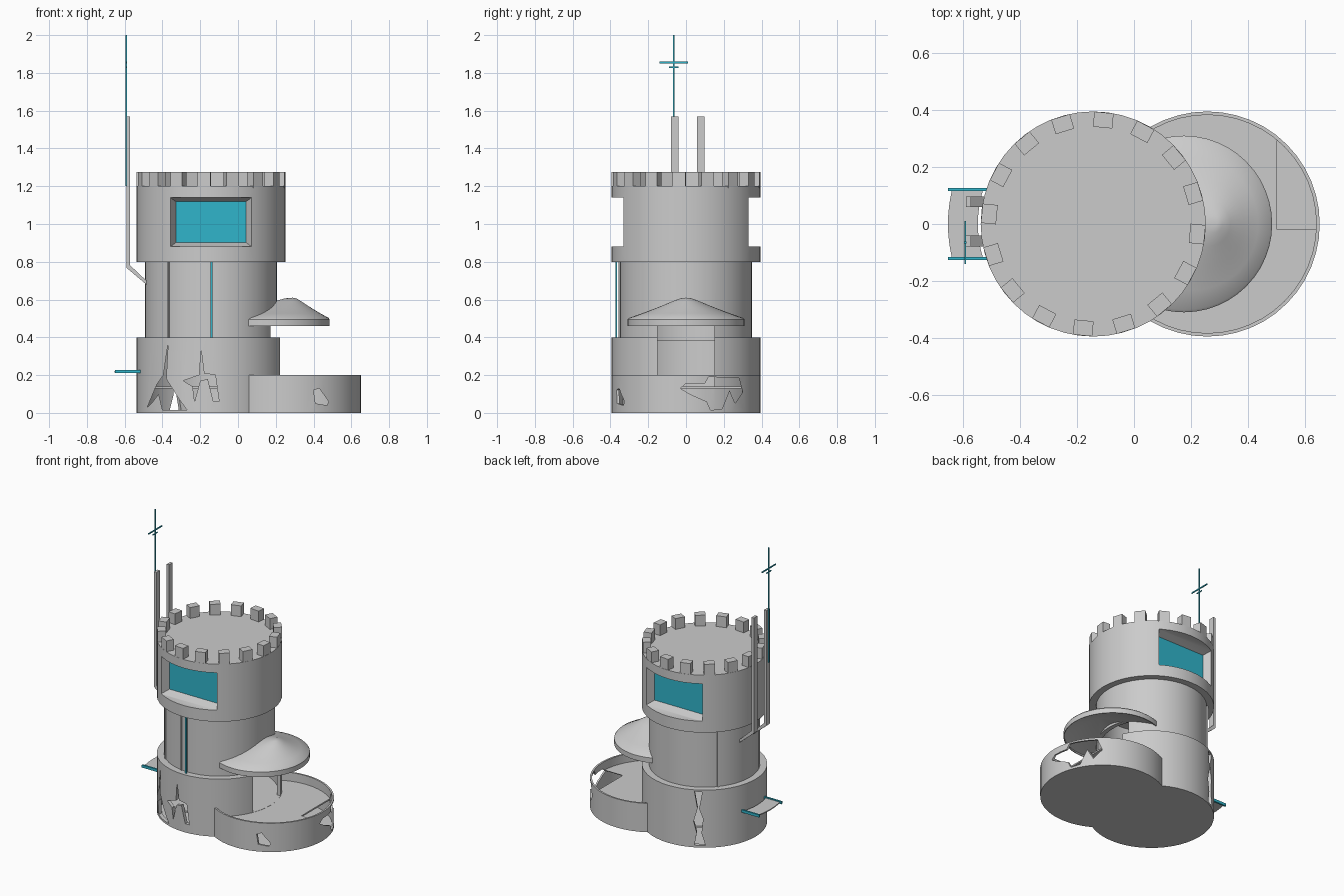
import bpy, bmesh, math
from mathutils import Vector, Matrix

if "Cube" in bpy.data.objects:
    bpy.data.objects.remove(bpy.data.objects["Cube"])

CX = -0.143          # tower axis
BX = 0.257           # front basin axis

teal = bpy.data.materials.new("teal")
teal.diffuse_color = (0.03, 0.46, 0.6, 1)
teal.use_nodes = True
teal.node_tree.nodes["Principled BSDF"].inputs["Base Color"].default_value = teal.diffuse_color


def finish(name, bm, mat=None, smooth=False):
    bmesh.ops.recalc_face_normals(bm, faces=bm.faces)
    me = bpy.data.meshes.new(name)
    bm.to_mesh(me)
    bm.free()
    ob = bpy.data.objects.new(name, me)
    bpy.context.collection.objects.link(ob)
    if mat:
        me.materials.append(mat)
    if smooth:
        shade(ob)
    return ob


def activate(ob):
    bpy.ops.object.select_all(action='DESELECT')
    ob.select_set(True)
    bpy.context.view_layer.objects.active = ob


def shade(ob):
    activate(ob)
    bpy.ops.object.shade_smooth_by_angle(angle=math.radians(30))


def loft(name, rings, caps=False, wrap=False, **kw):
    """Bridge rings of points; a ring of one point is a pole."""
    bm = bmesh.new()
    vs = [[bm.verts.new(p) for p in r] for r in rings]
    pairs = list(zip(vs, vs[1:])) + ([(vs[-1], vs[0])] if wrap else [])
    for a, b in pairs:
        n = max(len(a), len(b))
        for i in range(n if n > 1 else 0):
            j = (i + 1) % n
            if len(a) == 1:
                bm.faces.new((a[0], b[i], b[j]))
            elif len(b) == 1:
                bm.faces.new((a[i], b[0], a[j]))
            else:
                bm.faces.new((a[i], b[i], b[j], a[j]))
    if caps:
        bm.faces.new(vs[0])
        bm.faces.new(vs[-1])
    return finish(name, bm, **kw)


def circle(cx, r, z, n=48):
    if r == 0:
        return [(cx, 0, z)]
    return [(cx + r * math.cos(2 * math.pi * i / n), r * math.sin(2 * math.pi * i / n), z) for i in range(n)]


def lathe(name, cx, profile, wrap=False, **kw):
    return loft(name, [circle(cx, r, z) for r, z in profile], wrap=wrap, **kw)


def box(name, lo, hi, mat=None, rot=None):
    lo, hi = Vector(lo), Vector(hi)
    bm = bmesh.new()
    bmesh.ops.create_cube(bm, size=1)
    bmesh.ops.scale(bm, vec=hi - lo, verts=bm.verts)
    bmesh.ops.translate(bm, vec=(lo + hi) / 2, verts=bm.verts)
    if rot is not None:      # turn about the tower axis
        bmesh.ops.rotate(bm, cent=(CX, 0, 0), matrix=Matrix.Rotation(rot, 3, 'Z'), verts=bm.verts)
    return finish(name, bm, mat)


def prism(name, pts, origin, u, n, near, far):
    """Polygon in (u, z) extruded along n from near to far."""
    o, u, n = Vector(origin), Vector(u), Vector(n)
    return loft(name, [[o + u * a + n * d + Vector((0, 0, z)) for a, z in pts] for d in (near, far)], caps=True)


def cut(ob, *cutters):
    for c in cutters:
        m = ob.modifiers.new("cut", 'BOOLEAN')
        m.operation, m.solver, m.object = 'DIFFERENCE', 'EXACT', c
        activate(ob)
        bpy.ops.object.modifier_apply(modifier=m.name)


# main tower: hollow base, hollow shaft, solid crown
base = lathe("tower_base", CX, [(0, 0), (.395, 0), (.395, .4), (.32, .4), (.32, .38), (.37, .38), (.37, .01), (0, .01)])
shaft = lathe("tower_shaft", CX, [(.35, .39), (.35, .81), (.32, .81), (.32, .39)], wrap=True)
crown = lathe("tower_crown", CX, [(0, .8), (.395, .8), (.395, 1.2), (0, 1.2)])
floor = lathe("tower_floor", CX, [(0, .13), (.375, .13), (.375, .14), (0, .14)])

# front basin and its floor
basin = lathe("basin_wall", BX, [(0, 0), (.395, 0), (.395, .2), (.383, .2), (.383, .01), (0, .01)])
deck = lathe("basin_floor", BX, [(0, .13), (.387, .13), (.387, .14), (0, .14)])

# cutters: doorway, tower core, cracks
door = box("door_cut", (0, -.15, .141), (.4, .15, .52))
core = lathe("core_cut", CX, [(0, -.1), (.372, -.1), (.372, .5), (0, .5)])
X, Y = (1, 0, 0), (0, 1, 0)
crack_a = prism("crack_a", [(-.37, .37), (-.395, .2), (-.43, .15), (-.48, .03), (-.45, .06), (-.42, .1), (-.4, .015),
                            (-.27, .015), (-.31, .07), (-.38, .18)], (0, 0, 0), X, Y, -.5, -.12)
crack_b = prism("crack_b", [(-.195, .33), (-.205, .2), (-.29, .17), (-.24, .14), (-.23, .06), (-.2, .17), (-.16, .18),
                            (-.13, .06), (-.1, .06), (-.12, .2), (-.18, .21)], (0, 0, 0), X, Y, -.5, -.2)
crack_c = prism("crack_c", [(.4, .12), (.43, .13), (.48, .06), (.47, .04), (.41, .05)], (0, 0, 0), X, Y, -.5, -.2)
crack_d = prism("crack_d", [(-.03, .13), (0, .155), (.1, .155), (.12, .19), (.28, .185), (.3, .11), (.26, .05),
                            (.23, .12), (.19, .02), (.13, .015), (.11, .06), (.02, .1)], (0, 0, 0), Y, X, .5, .75)
crack_e = prism("crack_e", [(-.03, .39), (.02, .385), (.0, .27), (.025, .2), (.015, .1), (.04, .015), (-.03, .015),
                            (-.015, .1), (-.035, .18), (-.01, .27)], (CX, 0, 0), (-.866, -.5, 0), (-.5, .866, 0), .2, .5)
cut(base, door, crack_a, crack_b, crack_e)
cut(shaft, door)
cut(basin, core, crack_c, crack_d)
cut(deck, core, crack_d)

# front and back windows: chamfered recess with teal glass
window_cuts = []
for s, side in ((-1, "front"), (1, "back")):
    rings = [[(CX + a * w, s * y, 1.01 + b * h) for a, b in ((-1, -1), (1, -1), (1, 1), (-1, 1))]
             for y, w, h in ((.28, .185, .108), (.332, .215, .13), (.6, .215, .13))]
    window_cuts.append(loft("window_cut", rings, caps=True))
    ys = sorted((s * .27, s * .283))
    box(side + "_window_glass", (CX - .186, ys[0], .901), (CX + .186, ys[1], 1.119), teal)
cut(crown, *window_cuts)

for c in [door, core, crack_a, crack_b, crack_c, crack_d, crack_e] + window_cuts:
    bpy.data.objects.remove(c)
for ob in (base, shaft, crown, floor, basin, deck):
    shade(ob)

# battlements
for i in range(16):
    box("merlon", (CX + .34, -.034, 1.19), (CX + .393, .034, 1.275), rot=math.radians(-5.5 + 22.5 * i))

# ribs and thin teal pipe on the shaft
for deg in (139, 230, 262, 269):
    box("shaft_rib", (CX + .34, -.005, .39), (CX + .356, .005, .81), rot=math.radians(deg))
box("shaft_pipe", (-.146, -.374, .39), (-.136, -.364, .81), teal)

# canopy over the doorway: skewed cone shell
rings = [[(.29, 0, .555)]]
for t, z in ((.98, .47), (.98, .46), (1, .46), (1, .495), (.97, .503), (.75, .527), (.5, .556), (.25, .588), (.1, .606)):
    rings.append(circle(.175 + .115 * (1 - t), .31 * t, z))
rings.append([(.29, 0, .61)])
canopy = loft("door_canopy", rings)
core2 = lathe("core_cut", CX, [(0, .3), (.335, .3), (.335, .7), (0, .7)])
cut(canopy, core2)
bpy.data.objects.remove(core2)
shade(canopy)

# twin posts on slanted brackets at the left side
for y in (-.06, .078):
    prof = [(-.59, 1.57), (-.572, 1.57), (-.572, .782), (-.48, .695), (-.48, .675), (-.59, .768)]
    prism("side_post", prof, (0, y, 0), X, Y, -.019, .019)

# teal mast with two cross bars
box("mast", (-.596, -.069, 1.2), (-.588, -.061, 2.0), teal)
box("mast_long_bar", (-.595, -.14, 1.851), (-.589, .01, 1.859), teal)
box("mast_short_bar", (-.595, -.09, 1.827), (-.589, -.04, 1.833), teal)

# side balcony: ring-sector plate with teal rails
def arc(r, z):
    h = math.asin(.12 / r)
    return [(CX - r * math.cos(h * k / 4), r * math.sin(h * k / 4), z) for k in range(-4, 5)]


loft("balcony_plate", [arc(.405, z) + arc(.51, z)[::-1] for z in (.215, .222)], caps=True)
for y in (-.121, .121):
    box("balcony_rail", (-.652, y - .006, .21), (-.515, y + .006, .228), teal)
